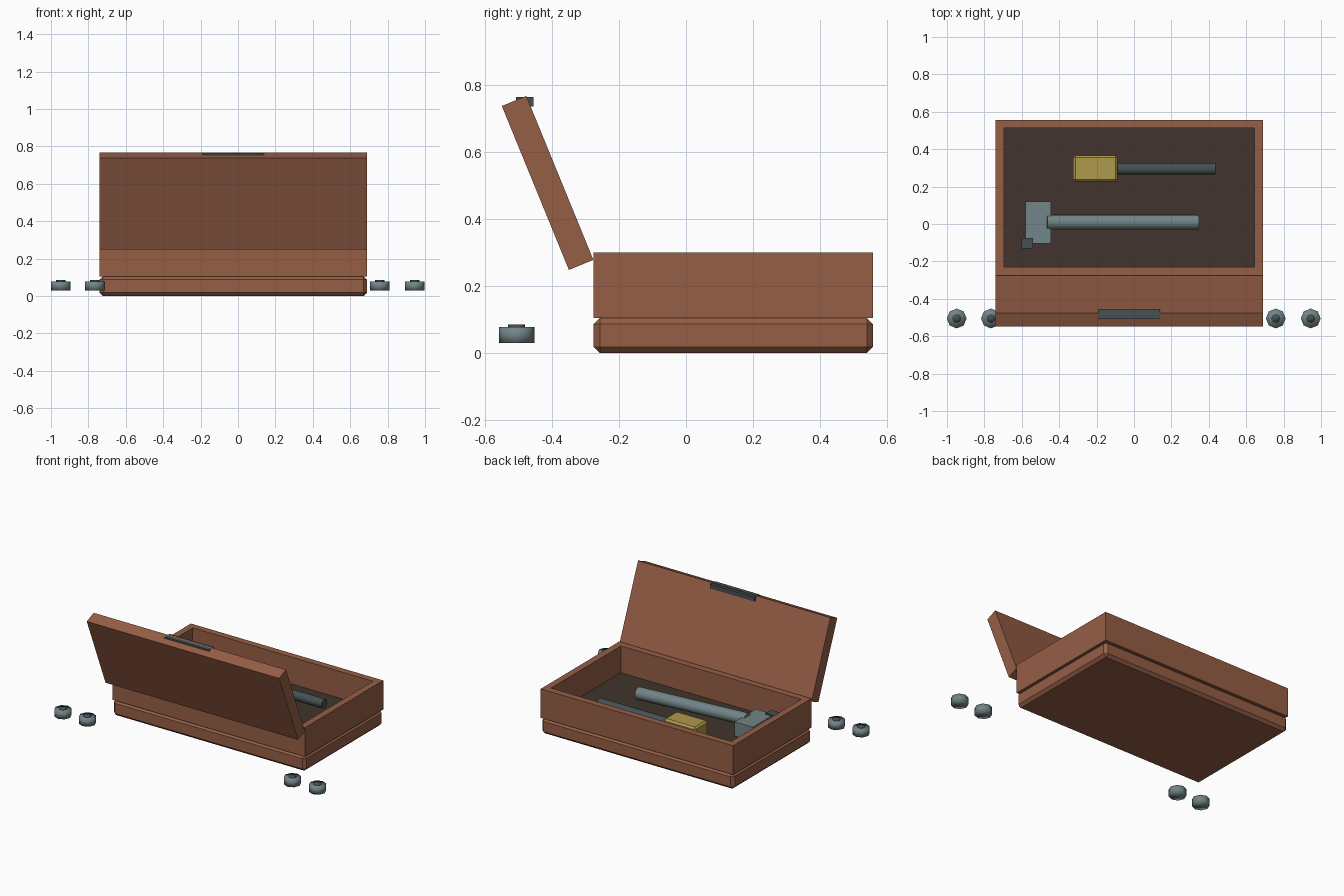
import bpy, bmesh
from math import radians, atan2
from mathutils import Vector, Matrix

if "Cube" in bpy.data.objects:
    bpy.data.objects.remove(bpy.data.objects["Cube"], do_unlink=True)


def material(name, rgb):
    m = bpy.data.materials.new(name)
    m.use_nodes = True
    m.diffuse_color = (*rgb, 1)
    m.node_tree.nodes["Principled BSDF"].inputs["Base Color"].default_value = (*rgb, 1)
    return m


WOOD = material("brown wood", (0.30, 0.112, 0.06))
LINING = material("dark lining", (0.052, 0.034, 0.026))
STEEL = material("grey steel", (0.17, 0.235, 0.245))
DARK = material("dark steel", (0.06, 0.08, 0.085))
BRASS = material("brass", (0.42, 0.32, 0.075))


def finish(name, bm, *mats):
    bmesh.ops.recalc_face_normals(bm, faces=bm.faces)
    me = bpy.data.meshes.new(name)
    bm.to_mesh(me)
    bm.free()
    for m in mats:
        me.materials.append(m)
    ob = bpy.data.objects.new(name, me)
    bpy.context.collection.objects.link(ob)
    return ob


def block_mesh(lo, hi, bevel=0):
    lo, hi = Vector(lo), Vector(hi)
    bm = bmesh.new()
    bmesh.ops.create_cube(bm, size=1, matrix=Matrix.Translation((lo + hi) / 2)
                          @ Matrix.Diagonal((*(hi - lo), 1)))
    if bevel:
        bmesh.ops.bevel(bm, geom=bm.edges[:], offset=bevel, segments=1,
                        affect='EDGES', profile=0.5)
    return bm


def block(name, lo, hi, mat, bevel=0):
    return finish(name, block_mesh(lo, hi, bevel), mat)


def rod(name, a, b, radius, mat, sides=16, smooth_caps=False):
    a, b = Vector(a), Vector(b)
    bm = bmesh.new()
    turn = (b - a).to_track_quat('Z', 'Y').to_matrix().to_4x4()
    bmesh.ops.create_cone(bm, cap_ends=True, segments=sides, radius1=radius,
                          radius2=radius, depth=(b - a).length,
                          matrix=Matrix.Translation((a + b) / 2) @ turn)
    for f in bm.faces:
        f.smooth = smooth_caps or len(f.verts) == 4
    if not smooth_caps:
        for e in bm.edges:
            e.smooth = all(len(f.verts) == 4 for f in e.link_faces)
    return finish(name, bm, mat)


# Chest: chamfered base and open tray with a dark floor
X0, X1, Y0, Y1 = -0.74, 0.69, -0.275, 0.557
TRAY_Z, RIM_Z, FLOOR_Z = 0.105, 0.30, 0.12
block("base", (X0, Y0, 0), (X1, Y1, TRAY_Z), WOOD, 0.018)

bm = block_mesh((X0, Y0, TRAY_Z), (X1, Y1, RIM_Z))
top = max(bm.faces, key=lambda f: f.calc_center_median().z)
bmesh.ops.inset_region(bm, faces=[top], thickness=0.045, use_even_offset=True)
pit = bmesh.ops.extrude_discrete_faces(bm, faces=[top])["faces"][0]
bmesh.ops.translate(bm, verts=pit.verts, vec=(0, 0, FLOOR_Z - RIM_Z))
pit.material_index = 1
finish("tray", bm, WOOD, LINING)

# Lid, hinged open toward the front
lid = block("lid", (X0, -0.079, 0), (X1, 0, 0.528), WOOD)
lid.location = (0, -0.276, 0.278)
lid.rotation_euler.x = atan2(0.2, 0.489)
block("latch", (-0.19, -0.507, 0.735), (0.14, -0.455, 0.764), DARK)

# Hammer resting on its head
rod("hammer_handle", (-0.465, 0.01, 0.195), (0.345, 0.01, 0.155), 0.04, STEEL)
block("hammer_head", (-0.58, -0.105, FLOOR_Z), (-0.445, 0.12, 0.215), STEEL)
block("hammer_peen", (-0.602, -0.13, 0.165), (-0.54, -0.075, 0.225), DARK)

# Brass mallet
rod("mallet_handle", (-0.10, 0.295, 0.175), (0.435, 0.295, 0.175), 0.031, DARK)
block("mallet_head", (-0.325, 0.227, FLOOR_Z - 0.005), (-0.088, 0.367, 0.235), BRASS, 0.012)

# Loose knobs at both sides
for i, x in enumerate((-0.948, -0.765, 0.758, 0.945)):
    rod(f"knob_{i + 1}", (x, -0.505, 0.03), (x, -0.505, 0.078), 0.053, STEEL, 8, True)
    rod(f"knob_cap_{i + 1}", (x, -0.505, 0.07), (x, -0.505, 0.086), 0.025, DARK, 8, True)
